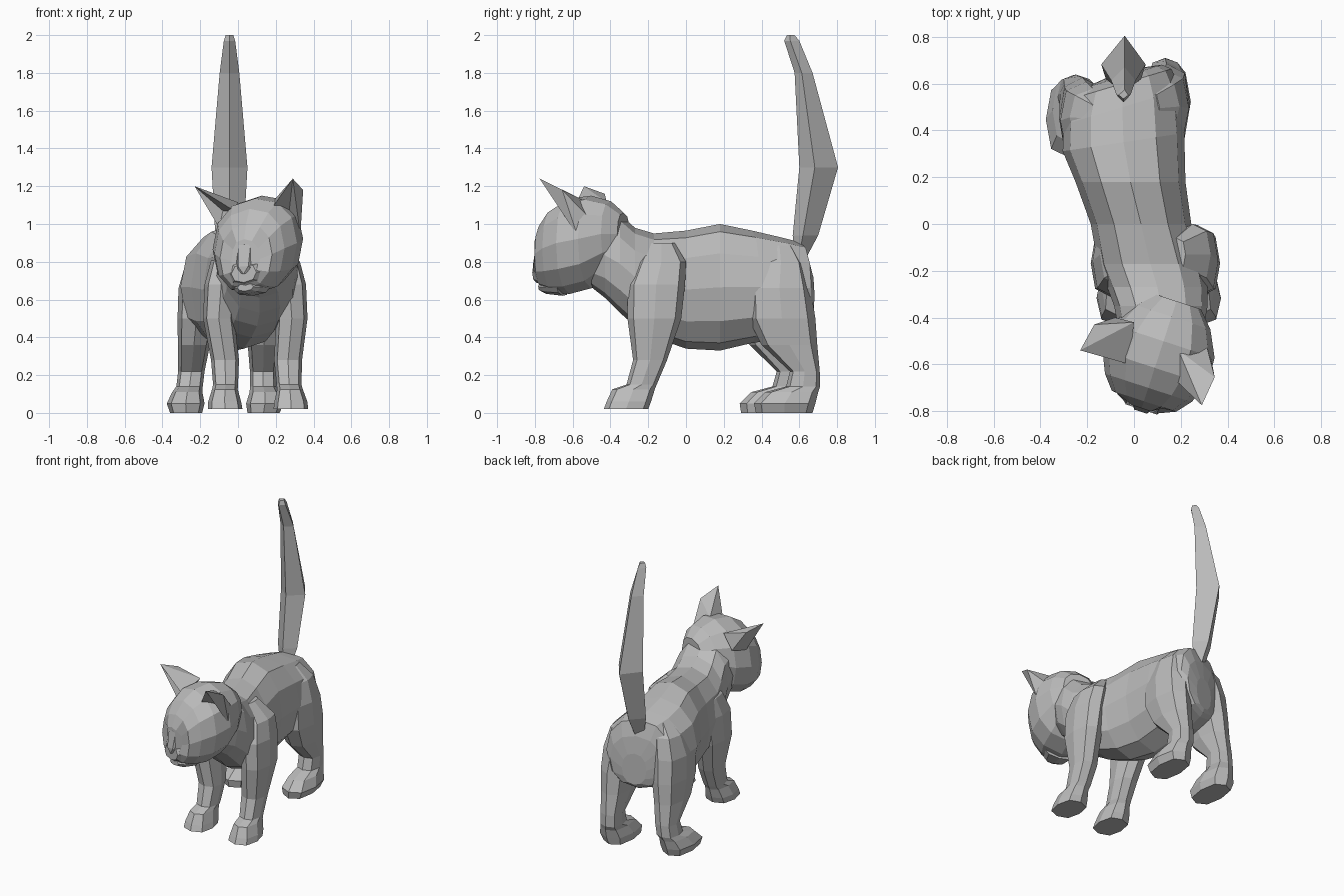
import bpy, bmesh, math
from mathutils import Vector
from mathutils.bvhtree import BVHTree

if "Cube" in bpy.data.objects:
    bpy.data.objects.remove(bpy.data.objects["Cube"])

grey = bpy.data.materials.new("fur_grey")
grey.diffuse_color = (0.5, 0.5, 0.5, 1)
grey.use_nodes = True
grey.node_tree.nodes["Principled BSDF"].inputs["Base Color"].default_value = grey.diffuse_color
parts = []


def make(name, verts, faces):
    me = bpy.data.meshes.new(name)
    me.from_pydata(verts, [], faces)
    bm = bmesh.new()
    bm.from_mesh(me)
    bmesh.ops.recalc_face_normals(bm, faces=bm.faces)
    bm.to_mesh(me)
    bm.free()
    me.materials.append(grey)
    ob = bpy.data.objects.new(name, me)
    bpy.context.collection.objects.link(ob)
    parts.append(ob)


def loft(name, rings):
    """Skin a list of equal rings and close both ends."""
    n = len(rings[0])
    verts = [v for r in rings for v in r]
    faces = [(i * n + j, i * n + (j + 1) % n, (i + 1) * n + (j + 1) % n, (i + 1) * n + j)
             for i in range(len(rings) - 1) for j in range(n)]
    last = (len(rings) - 1) * n
    faces += [tuple(range(n)), tuple(range(last, last + n))]
    make(name, verts, faces)


def oval(n, ra, rb, power=0.9):
    """Slightly squared oval, first point on the b axis."""
    pts = []
    for i in range(n):
        a = math.tau * i / n
        s, c = math.sin(a), math.cos(a)
        pts.append((ra * math.copysign(abs(s) ** power, s),
                    rb * math.copysign(abs(c) ** power, c)))
    return pts


# Torso and neck: y, centre x, half width, bottom z, top z; the rump is skewed with the hips
torso = [(.645, -.045, .08, .46, .68), (.63, -.05, .17, .44, .80), (.6, -.05, .21, .42, .905),
         (.5, -.05, .25, .39, .93), (.35, -.045, .26, .37, .965), (.18, -.015, .235, .33, 1.0),
         (0, .03, .215, .34, .965), (-.17, .07, .225, .40, .95), (-.27, .10, .215, .46, .98),
         (-.35, .115, .2, .53, 1.05), (-.43, .115, .185, .61, 1.06), (-.5, .105, .15, .665, 1.0)]
loft("torso", [[Vector((cx + a, y + a * .3 * max(0, min(1, (y - .2) / .3)), (zb + zt) / 2 + b))
                for a, b in oval(12, hw, (zt - zb) / 2)]
               for y, cx, hw, zb, zt in torso])

# Legs: z, sideways offset, half width, front y, rear y
front_leg = [(.02, .18, .092, -.435, -.2), (.06, .18, .087, -.42, -.185), (.125, .175, .068, -.39, -.165),
             (.15, .17, .066, -.315, -.155), (.28, .165, .074, -.28, -.1), (.5, .185, .083, -.31, -.025),
             (.68, .172, .088, -.31, -.005), (.8, .15, .078, -.26, 0), (.9, .08, .04, -.2, -.06)]
hind_leg = [(0, .205, .085, .37, .67), (.05, .21, .1, .36, .685), (.11, .205, .08, .42, .70),
            (.14, .195, .07, .53, .71), (.22, .19, .07, .55, .708), (.36, .185, .085, .40, .695),
            (.5, .18, .1, .33, .685), (.66, .165, .11, .33, .66), (.8, .135, .10, .38, .625),
            (.885, .09, .06, .42, .57)]


def leg(name, rows, axis, lean, side, shift):
    rings = []
    for z, off, rx, y0, y1 in rows:
        x = axis + lean * min(1, z / .5) + side * off
        y = (y0 + y1) / 2 + shift * (1 - z / 2)
        rings.append([Vector((x + a, y + b, z)) for a, b in oval(8, rx, (y1 - y0) / 2, .75)])
    loft(name, rings)


leg("front_leg_right", front_leg, .113, -.03, -1, 0)
leg("front_leg_left", front_leg, .1, 0, 1, 0)
leg("hind_leg_right", hind_leg, -.07, .03, -1, -.078)
leg("hind_leg_left", hind_leg, -.07, .03, 1, 0)

# Tail: z, front y, rear y, half width
tail = [(.8, .57, .625, .04), (.94, .565, .70, .075), (1.3, .60, .805, .095), (1.8, .575, .67, .052),
        (1.97, .52, .60, .03), (2.0, .535, .575, .02)]
loft("tail", [[Vector((-.045, y0, z)), Vector((-.045 + hx, y0 + .4 * (y1 - y0), z)),
               Vector((-.04, y1, z)), Vector((-.045 - hx, y0 + .4 * (y1 - y0), z))]
              for z, y0, y1, hx in tail])


# Head frame: d forward along the gaze, s sideways, slightly turned and tilted
def head(d, s, z):
    return Vector((.182 - .31 * d + .95 * s, -.33 - .95 * d - .31 * s, z + .07 * s))


def head_loft(name, rows, n):
    rings = []
    for d, hw, zb, zt in rows:
        ring = []
        for a, b in oval(n, hw, (zt - zb) / 2):
            z = (zb + zt) / 2 + b
            # Eye sockets sink into the face
            socket = .025 if d > .4 and .04 < abs(a) < .13 and .8 < z < .88 else 0
            ring.append(head(d - socket, a, z))
        rings.append(ring)
    loft(name, rings)


head_loft("head", [(0, .11, .82, 1.06), (.07, .175, .75, 1.12), (.18, .23, .66, 1.15),
                   (.30, .235, .63, 1.135), (.39, .195, .635, 1.08), (.45, .145, .66, 1.0),
                   (.482, .08, .70, .92)], 12)
head_loft("muzzle", [(.34, .13, .66, .83), (.45, .105, .675, .81), (.487, .07, .69, .79)], 8)
head_loft("chin", [(.34, .10, .62, .70), (.43, .075, .63, .69), (.462, .045, .645, .685)], 8)

# Nose bridge wedge
make("nose", [head(.44, -.05, .93), head(.44, .05, .93), head(.478, -.035, .89), head(.478, .035, .89),
              head(.47, -.05, .75), head(.47, .05, .75), head(.497, -.028, .775), head(.497, .028, .775),
              head(.494, 0, .735)],
     [(0, 1, 3, 2), (2, 3, 7, 6), (0, 2, 6, 4), (1, 5, 7, 3), (0, 4, 5, 1),
      (6, 7, 8), (4, 6, 8), (5, 8, 7), (4, 8, 5)])

# Ears: tip, front, low, back, top, bulge, hollow
ears = {"right": [(-.23, -.54, 1.2), (-.02, -.60, 1.07), (-.10, -.53, .98), (-.08, -.40, 1.02),
                  (.0, -.42, 1.115), (-.17, -.43, 1.16), (-.08, -.5, 1.07)],
        "left": [(.29, -.775, 1.24), (.18, -.67, 1.085), (.33, -.575, .94), (.3, -.48, 1.0),
                 (.19, -.54, 1.125), (.345, -.655, 1.18), (.27, -.59, 1.06)]}
for word, pts in ears.items():
    make("ear_" + word, pts, [(1, 0, 6), (0, 2, 6), (2, 1, 6), (1, 4, 0), (4, 5, 0), (5, 2, 0),
                              (4, 3, 5), (3, 2, 5), (1, 2, 3), (1, 3, 4)])


# Remove faces buried inside a neighbouring part
def inside(tree, p):
    way, hits, start = Vector((.31, .52, .795)).normalized(), 0, Vector(p)
    while hits < 20:
        loc = tree.ray_cast(start, way)[0]
        if loc is None:
            break
        hits += 1
        start = loc + way * 1e-4
    return hits % 2 == 1


trees = {}
for ob in parts:
    me = ob.data
    trees[ob] = BVHTree.FromPolygons([v.co for v in me.vertices], [p.vertices for p in me.polygons])
for ob in parts:
    bm = bmesh.new()
    bm.from_mesh(ob.data)
    buried = [f for f in bm.faces if any(
        all(inside(t, p) for p in [v.co for v in f.verts] + [f.calc_center_median()])
        for o, t in trees.items() if o is not ob)]
    bmesh.ops.delete(bm, geom=buried, context='FACES')
    bm.to_mesh(ob.data)
    bm.free()
